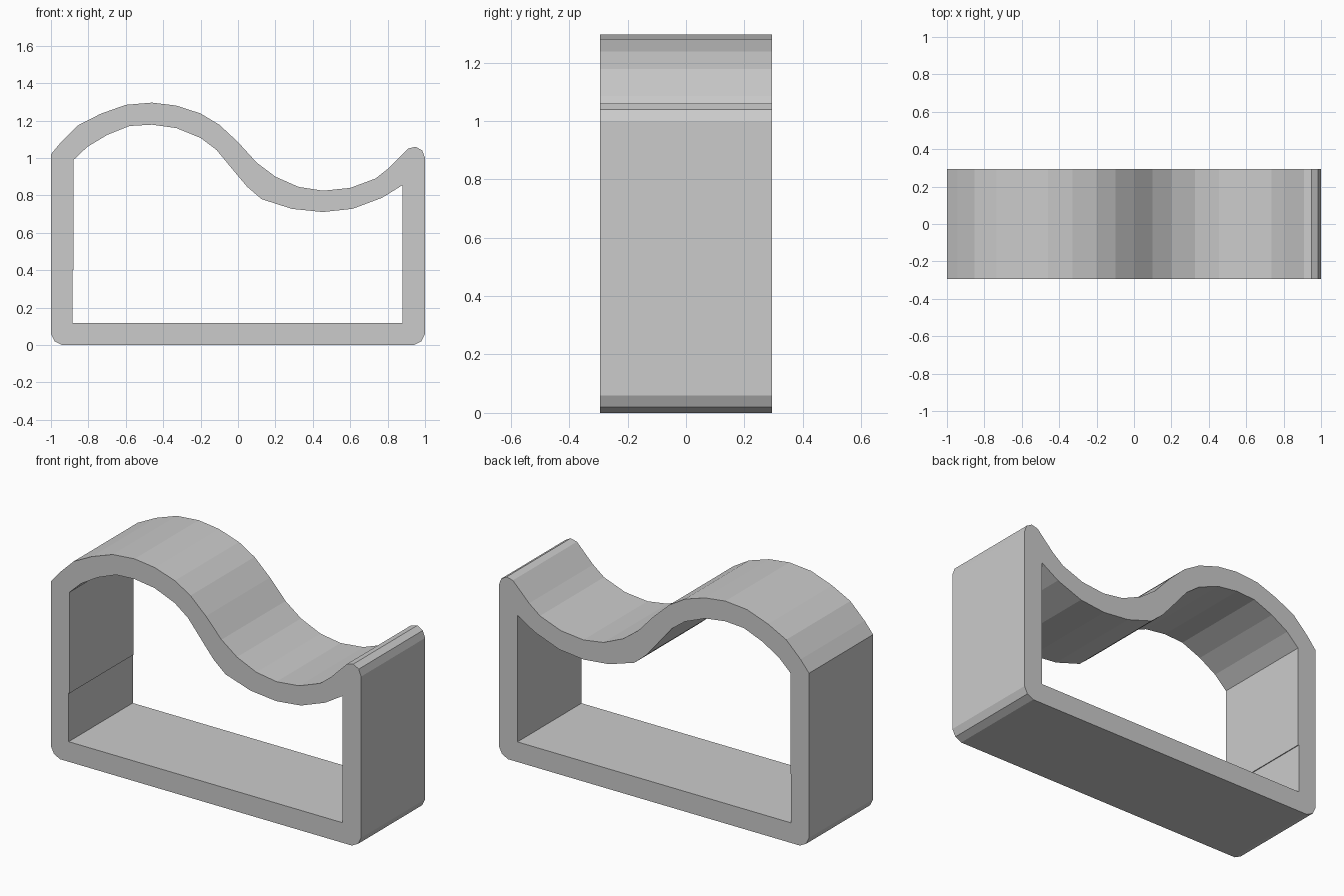
import bpy
import bmesh

HALF_DEPTH = 0.295

cube = bpy.data.objects.get("Cube")
if cube:
    bpy.data.objects.remove(cube, do_unlink=True)


def make_material(name, colour):
    material = bpy.data.materials.new(name)
    material.use_nodes = True
    material.diffuse_color = colour
    shader = next(n for n in material.node_tree.nodes if n.type == "BSDF_PRINCIPLED")
    shader.inputs["Base Color"].default_value = colour
    return material


def add_loop(bm, points):
    """Add a closed outline in the front plane and return its edges."""
    verts = [bm.verts.new((x, -HALF_DEPTH, z)) for x, z in points]
    return [bm.edges.new((a, b)) for a, b in zip(verts, verts[1:] + verts[:1])]


def extrude_ring(name, outer, inner, material):
    """Fill the area between two outlines and extrude it through the depth."""
    bm = bmesh.new()
    edges = add_loop(bm, outer) + add_loop(bm, inner)
    bmesh.ops.triangle_fill(bm, use_beauty=True, use_dissolve=False, edges=edges)
    result = bmesh.ops.extrude_face_region(bm, geom=bm.faces[:], use_keep_orig=True)
    moved = [g for g in result["geom"] if isinstance(g, bmesh.types.BMVert)]
    bmesh.ops.translate(bm, verts=moved, vec=(0, 2 * HALF_DEPTH, 0))
    bmesh.ops.recalc_face_normals(bm, faces=bm.faces[:])
    mesh = bpy.data.meshes.new(name)
    bm.to_mesh(mesh)
    bm.free()
    mesh.materials.append(material)
    obj = bpy.data.objects.new(name, mesh)
    bpy.context.collection.objects.link(obj)
    return obj


# Wavy upper surface, left to right, ending in a rounded tip
top_wave = [
    (-1, 1.02), (-.945, 1.086), (-.853, 1.176), (-.735, 1.236), (-.6, 1.284),
    (-.46, 1.296), (-.33, 1.28), (-.2, 1.238), (-.1, 1.178), (0, 1.085),
    (.1, .975), (.2, .9), (.325, .845), (.455, .825), (.6, .84),
    (.735, .89), (.805, .945), (.91, 1.05), (.95, 1.06), (.985, 1.04), (1, 1),
]

# Softened bottom corners, mirrored for the other side
corner = [(1, .06), (.98, .02), (.94, 0)]
bottom = corner + [(-x, z) for x, z in reversed(corner)]

# Underside of the wave, right to left
under_wave = [
    (.88, .855), (.77, .787), (.612, .728), (.453, .711), (.288, .728),
    (.126, .78), (.05, .845), (0, .904), (-.115, 1.043), (-.2, 1.107),
    (-.33, 1.16), (-.46, 1.178), (-.58, 1.171), (-.7, 1.123),
    (-.805, 1.06), (-.88, .989),
]

# Straight inner walls and floor, with a small step in the left wall
inner_floor = [(-.88, .4), (-.885, .4), (-.885, .117), (.88, .117)]

grey = make_material("plain grey", (0.6, 0.6, 0.6, 1))
extrude_ring("wavy_frame", top_wave + bottom, under_wave + inner_floor, grey)
